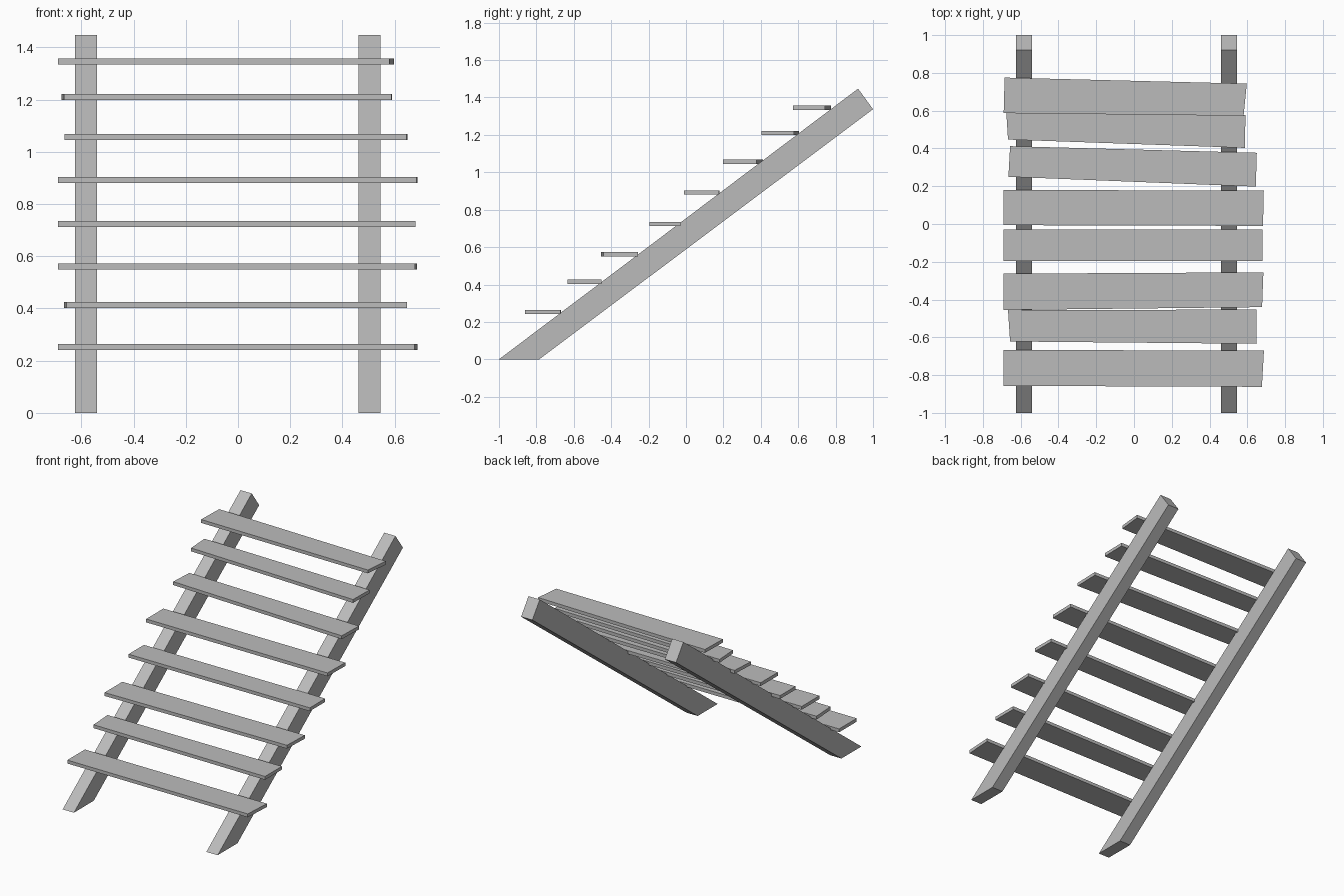
import bpy
import bmesh
from mathutils import Vector

default_cube = bpy.data.objects.get("Cube")
if default_cube:
    bpy.data.objects.remove(default_cube, do_unlink=True)

# Single plain grey finish
GREY = (0.5, 0.5, 0.5, 1.0)
grey = bpy.data.materials.new("plain_grey")
grey.use_nodes = True
grey.diffuse_color = GREY
grey.node_tree.nodes["Principled BSDF"].inputs["Base Color"].default_value = GREY


def extruded_outline(name, outline, offset):
    """Solid made by extruding a flat outline along an offset vector."""
    bm = bmesh.new()
    face = bm.faces.new([bm.verts.new(point) for point in outline])
    result = bmesh.ops.extrude_face_region(bm, geom=[face], use_keep_orig=True)
    moved = [item for item in result["geom"] if isinstance(item, bmesh.types.BMVert)]
    bmesh.ops.translate(bm, verts=moved, vec=Vector(offset))
    bmesh.ops.recalc_face_normals(bm, faces=bm.faces)
    mesh = bpy.data.meshes.new(name)
    bm.to_mesh(mesh)
    bm.free()
    mesh.materials.append(grey)
    obj = bpy.data.objects.new(name, mesh)
    bpy.context.scene.collection.objects.link(obj)
    return obj


# Sloping side beams, cut level at the foot and square at the top
BEAM_WIDTH = 0.085
BEAM_PROFILE = [(-1, 0), (-0.785, 0), (1, 1.337), (0.92, 1.447)]
for side, inner_x in (("right", -0.625), ("left", 0.461)):
    outline = [(inner_x, y, z) for y, z in BEAM_PROFILE]
    extruded_outline(side + "_beam", outline, (BEAM_WIDTH, 0, 0))

# Uneven planks, from the bottom up: centre height, then the (x, y) corners
# in the order right front, left front, left back, right back
TREAD_THICKNESS = 0.023
TREADS = [
    (0.253, (-0.69, -0.857), (0.677, -0.862), (0.688, -0.67), (-0.69, -0.667)),
    (0.414, (-0.656, -0.622), (0.648, -0.634), (0.648, -0.453), (-0.667, -0.456)),
    (0.561, (-0.69, -0.455), (0.678, -0.44), (0.685, -0.256), (-0.69, -0.263)),
    (0.724, (-0.69, -0.196), (0.68, -0.196), (0.68, -0.03), (-0.69, -0.03)),
    (0.892, (-0.69, -0.006), (0.683, -0.01), (0.687, 0.177), (-0.69, 0.18)),
    (1.056, (-0.665, 0.25), (0.645, 0.198), (0.65, 0.377), (-0.656, 0.412)),
    (1.21, (-0.667, 0.447), (0.587, 0.403), (0.59, 0.577), (-0.677, 0.605)),
    (1.345, (-0.69, 0.587), (0.58, 0.573), (0.597, 0.743), (-0.685, 0.775)),
]
for number, (height, *corners) in enumerate(TREADS, start=1):
    bottom = height - TREAD_THICKNESS / 2
    outline = [(x, y, bottom) for x, y in corners]
    extruded_outline(f"tread_{number}", outline, (0, 0, TREAD_THICKNESS))
